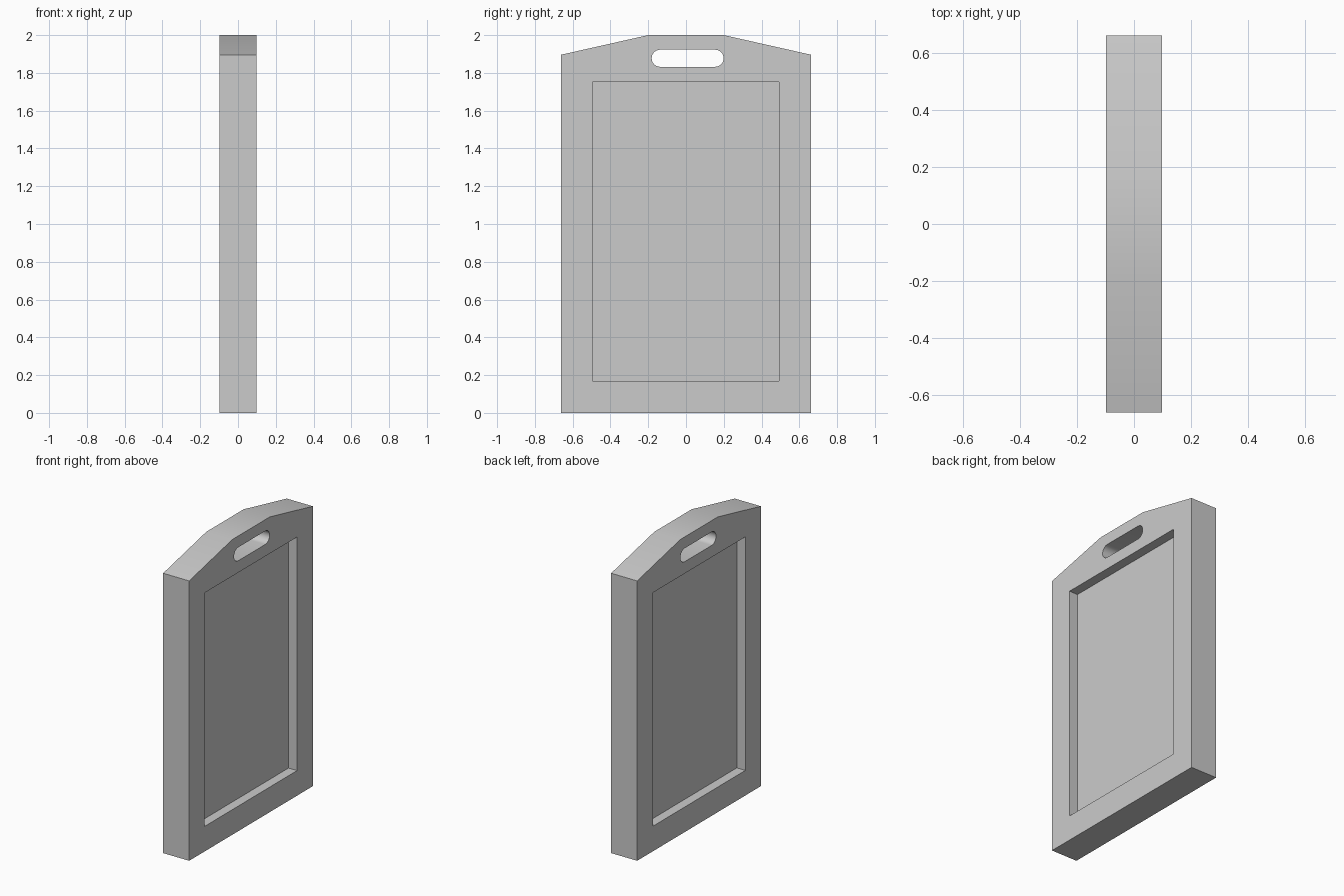
import bpy, bmesh
from math import sin, cos, pi, radians

if "Cube" in bpy.data.objects:
    bpy.data.objects.remove(bpy.data.objects["Cube"])

T = 0.0975      # half thickness of the board
DEPTH = 0.064   # depth of the recess on each face


def slab(name, outline, x0, x1):
    """Extrude a (y, z) outline from x0 to x1."""
    bm = bmesh.new()
    face = bm.faces.new([bm.verts.new((x0, y, z)) for y, z in outline])
    ext = bmesh.ops.extrude_face_region(bm, geom=[face])
    verts = [v for v in ext["geom"] if isinstance(v, bmesh.types.BMVert)]
    bmesh.ops.translate(bm, verts=verts, vec=(x1 - x0, 0, 0))
    bmesh.ops.recalc_face_normals(bm, faces=bm.faces)
    mesh = bpy.data.meshes.new(name)
    bm.to_mesh(mesh)
    bm.free()
    obj = bpy.data.objects.new(name, mesh)
    bpy.context.collection.objects.link(obj)
    return obj


def cut(target, cutter):
    """Subtract cutter from target, then remove the cutter."""
    cutter.hide_render = True
    mod = target.modifiers.new("cut", 'BOOLEAN')
    mod.operation = 'DIFFERENCE'
    mod.solver = 'EXACT'
    mod.object = cutter
    bpy.context.view_layer.objects.active = target
    bpy.ops.object.modifier_apply(modifier=mod.name)
    bpy.data.objects.remove(cutter)


# Board with a sloped top
board = slab("board", [(-0.662, 0), (0.662, 0), (0.662, 1.896),
                       (0.2, 2), (-0.2, 2), (-0.662, 1.896)], -T, T)

# Rectangular recess on both faces
panel = [(-0.496, 0.17), (0.493, 0.17), (0.493, 1.752), (-0.496, 1.752)]
for side in (-1, 1):
    cut(board, slab("recess_cutter", panel, side * (T - DEPTH), side * (T + 0.1)))

# Hand slot with rounded ends
r, zc, n = 0.0455, 1.8775, 12
slot = []
for yc, start in ((0.199 - r, -pi / 2), (-0.182 + r, pi / 2)):
    for i in range(n + 1):
        a = start + pi * i / n
        slot.append((yc + r * cos(a), zc + r * sin(a)))
cut(board, slab("slot_cutter", slot, -0.3, 0.3))

# Smooth the slot and top, keep the corners sharp
bpy.ops.object.select_all(action='DESELECT')
board.select_set(True)
bpy.context.view_layer.objects.active = board
bpy.ops.object.shade_smooth_by_angle(angle=radians(30))
